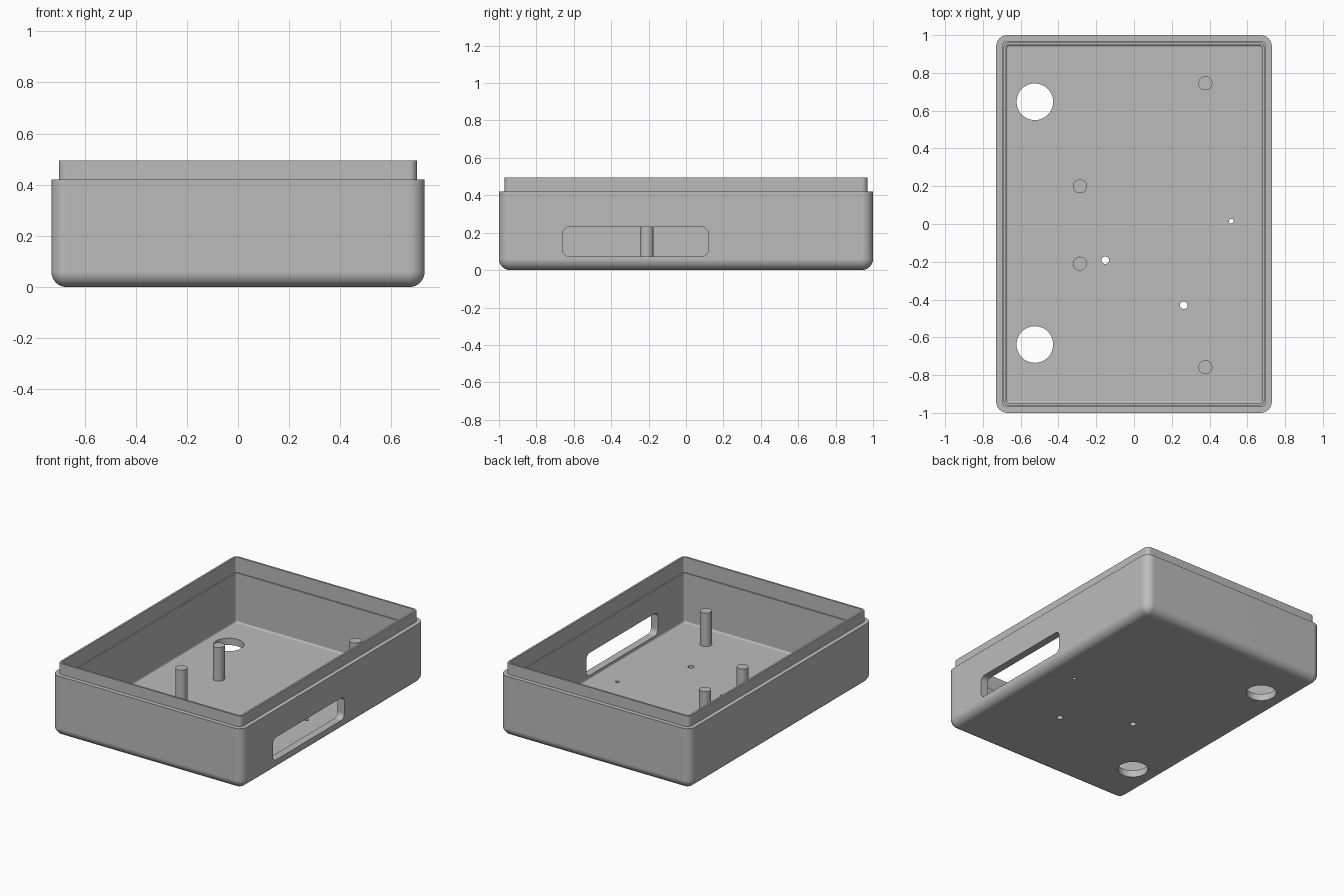
import bpy, bmesh
from math import sin, cos, pi
from mathutils import Matrix

cube = bpy.data.objects.get("Cube")
if cube:
    bpy.data.objects.remove(cube, do_unlink=True)

grey = bpy.data.materials.new("grey plastic")
grey.use_nodes = True
grey.diffuse_color = (0.5, 0.5, 0.5, 1)
grey.node_tree.nodes["Principled BSDF"].inputs["Base Color"].default_value = (0.5, 0.5, 0.5, 1)

FLOOR = 0.048
HX, HY, CORNER = 0.73, 1.0, 0.06


def ring(bm, hx, hy, r, z, steps=8):
    """Rounded rectangle of vertices at height z."""
    verts = []
    for k, (sx, sy) in enumerate([(1, 1), (-1, 1), (-1, -1), (1, -1)]):
        for i in range(steps + 1):
            a = (k + i / steps) * pi / 2
            verts.append(bm.verts.new((sx * (hx - r) + r * cos(a),
                                       sy * (hy - r) + r * sin(a), z)))
    return verts


def loft(bm, sections):
    """Closed solid through a stack of rounded rectangles."""
    rings = [ring(bm, *s) for s in sections]
    n = len(rings[0])
    for a, b in zip(rings, rings[1:]):
        for i in range(n):
            j = (i + 1) % n
            bm.faces.new((a[i], a[j], b[j], b[i]))
    bm.faces.new(rings[0][::-1])
    bm.faces.new(rings[-1])
    return [v for r in rings for v in r]


def cylinder(bm, x, y, r, z0, z1, sides=40):
    bmesh.ops.create_cone(bm, cap_ends=True, segments=sides, radius1=r, radius2=r,
                          depth=z1 - z0, matrix=Matrix.Translation((x, y, (z0 + z1) / 2)))


def finish(bm, name):
    bmesh.ops.recalc_face_normals(bm, faces=bm.faces)
    mesh = bpy.data.meshes.new(name)
    bm.to_mesh(mesh)
    bm.free()
    mesh.materials.append(grey)
    obj = bpy.data.objects.new(name, mesh)
    bpy.context.collection.objects.link(obj)
    return obj


def smooth(obj):
    bpy.ops.object.select_all(action='DESELECT')
    obj.select_set(True)
    bpy.context.view_layer.objects.active = obj
    bpy.ops.object.shade_smooth_by_angle(angle=pi / 6)


# Tray shell: rounded underside, outer wall, stepped lip, inner wall, floor
sections = []
for i in range(9):
    a = i / 8 * pi / 2
    inset = CORNER * (1 - sin(a))
    sections.append((HX - inset, HY - inset, max(CORNER - inset, 0.004),
                     CORNER * (1 - cos(a))))
sections += [
    (HX, HY, CORNER, 0.42),
    (0.70, 0.97, 0.03, 0.42),
    (0.70, 0.97, 0.03, 0.495),
    (0.687, 0.957, 0.017, 0.495),
    (0.687, 0.957, 0.017, 0.39),
    (0.678, 0.948, 0.015, 0.39),
]
for i in range(5):
    a = i / 4 * pi / 2
    inset = 0.012 * (1 - cos(a))
    sections.append((0.678 - inset, 0.948 - inset, 0.015 - inset,
                     FLOOR + 0.012 * (1 - sin(a))))
bm = bmesh.new()
loft(bm, sections)
shell = finish(bm, "tray_shell")

# Cutters: side slot, two large floor holes, three small floor holes
bm = bmesh.new()
slot = loft(bm, [(0.39, 0.078, 0.035, -0.1), (0.39, 0.078, 0.035, 0.1)])
to_side = Matrix(((0, 0, 1, 0.70), (1, 0, 0, -0.27), (0, 1, 0, 0.152), (0, 0, 0, 1)))
bmesh.ops.transform(bm, matrix=to_side, verts=slot)
for x, y, r in [(-0.525, 0.647, 0.097), (-0.525, -0.638, 0.097),
                (0.515, 0.015, 0.013), (-0.152, -0.192, 0.02), (0.263, -0.43, 0.02)]:
    cylinder(bm, x, y, r, -0.1, 0.15)
cutter = finish(bm, "hole_cutter")
cutter.hide_render = True

cut = shell.modifiers.new("cut_holes", 'BOOLEAN')
cut.operation = 'DIFFERENCE'
cut.solver = 'EXACT'
cut.object = cutter
bpy.context.view_layer.objects.active = shell
bpy.ops.object.modifier_apply(modifier=cut.name)
bpy.data.objects.remove(cutter, do_unlink=True)
smooth(shell)
weighted = shell.modifiers.new("flat_panels", 'WEIGHTED_NORMAL')
weighted.keep_sharp = True

# Support posts standing on the floor
posts = {"back_left_post": (0.378, 0.745), "front_left_post": (0.378, -0.758),
         "back_right_post": (-0.286, 0.2), "front_right_post": (-0.286, -0.21)}
for name, (x, y) in posts.items():
    bm = bmesh.new()
    cylinder(bm, x, y, 0.037, FLOOR - 0.01, 0.28, 32)
    smooth(finish(bm, name))
